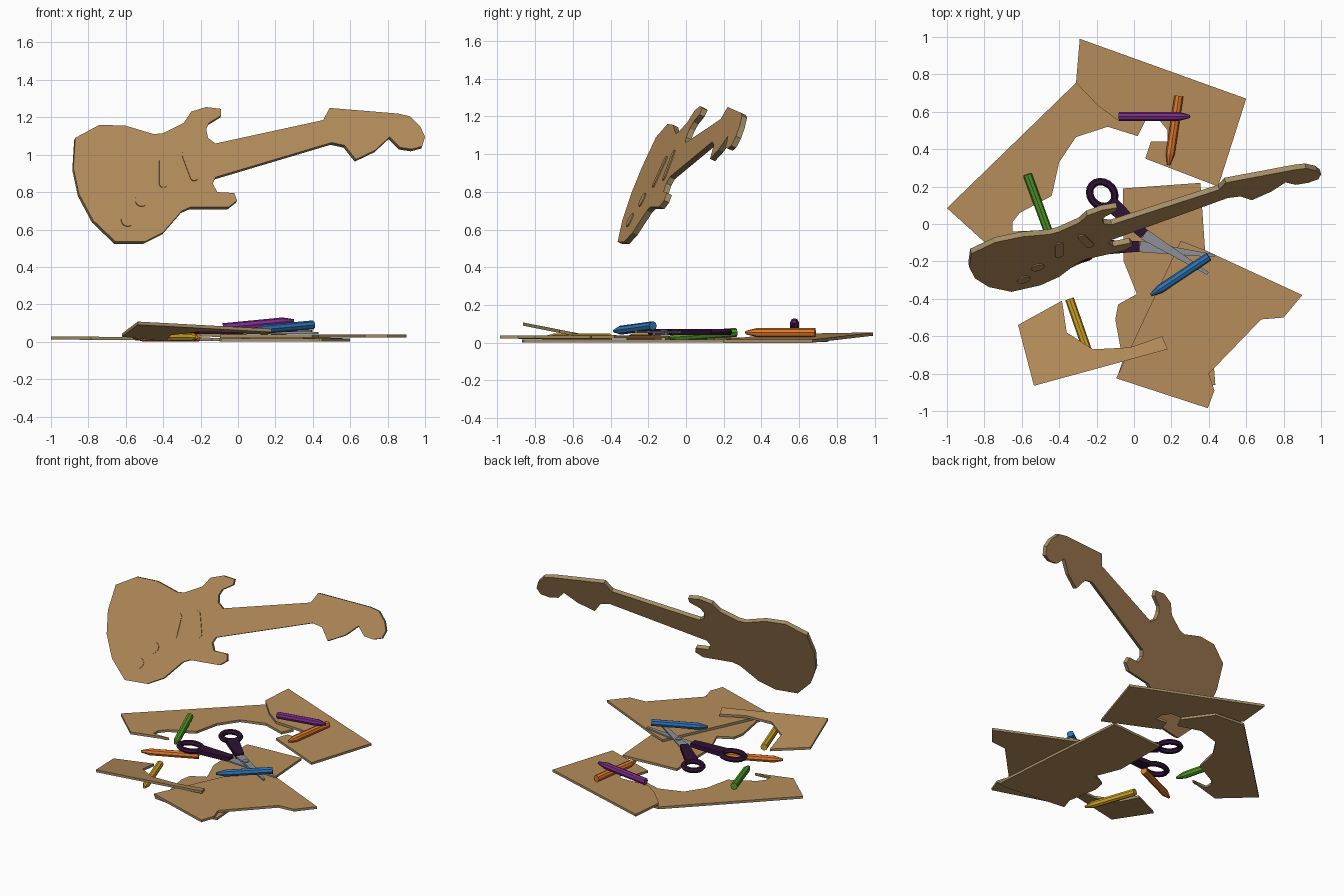
import bpy, bmesh, math
from mathutils import Vector

if "Cube" in bpy.data.objects:
    bpy.data.objects.remove(bpy.data.objects["Cube"])


def material(name, rgb):
    m = bpy.data.materials.new(name)
    m.diffuse_color = (*rgb, 1)
    m.use_nodes = True
    m.node_tree.nodes["Principled BSDF"].inputs["Base Color"].default_value = m.diffuse_color
    return m


CARD = material("cardboard", (.47, .27, .105))
EDGE = material("cardboard_edge", (.37, .27, .13))
GREY = material("steel", (.27, .28, .31))
PLUM = material("dark_plum", (.03, .006, .035))
GREEN = material("green", (.08, .32, .02))
ORANGE = material("orange", (.75, .19, .025))
PURPLE = material("purple", (.2, .025, .24))
BLUE = material("blue", (.03, .17, .45))
YELLOW = material("yellow", (.65, .38, .02))


def finish(name, bm, mats):
    bmesh.ops.recalc_face_normals(bm, faces=bm.faces)
    me = bpy.data.meshes.new(name)
    bm.to_mesh(me)
    bm.free()
    for m in mats:
        me.materials.append(m)
    ob = bpy.data.objects.new(name, me)
    bpy.context.collection.objects.link(ob)
    return ob


def plate(name, pts, place, offset, mats):
    """Outline mapped onto a plane and thickened; the last material is for the rim."""
    bm = bmesh.new()
    a = [bm.verts.new(place(*p)) for p in pts]
    b = [bm.verts.new(place(*p) + offset) for p in pts]
    bm.faces.new(a)
    bm.faces.new(b)
    n = len(pts)
    for i in range(n):
        j = (i + 1) % n
        bm.faces.new((a[i], a[j], b[j], b[i])).material_index = len(mats) - 1
    return finish(name, bm, mats)


def capsule(p, q, r, n=8):
    """Rounded slot outline from p to q (a circle when they match)."""
    ang = math.atan2(q[1] - p[1], q[0] - p[0])
    out = []
    for c, start in ((q, ang - math.pi / 2), (p, ang + math.pi / 2)):
        for i in range(n):
            t = start + math.pi * (i + (.5 if p == q else 0)) / (n if p == q else n - 1)
            out.append((c[0] + r * math.cos(t), c[1] + r * math.sin(t)))
    return out


# Guitar cut-out, leaning on a tilted plane
GB, GC = .2256, .4543
normal = Vector((GB, -1, GC)).normalized()


def on_guitar(x, z):
    return Vector((x, -.458 + GB * x + GC * z, z))


guitar = [(-.87, 1.09), (-.74, 1.16), (-.6, 1.155), (-.45, 1.11), (-.4, 1.115), (-.29, 1.17),
          (-.25, 1.23), (-.17, 1.255), (-.09, 1.245), (-.09, 1.21), (-.155, 1.17), (-.17, 1.135),
          (-.16, 1.09), (-.12, 1.06), (.455, 1.185), (.49, 1.25), (.855, 1.22), (.92, 1.205),
          (.975, 1.15), (1, 1.095), (.985, 1.045), (.93, 1.03), (.865, 1.04), (.81, 1.095),
          (.735, 1.025), (.63, .975), (.57, 1.05), (.5, 1.065), (-.12, .88), (-.135, .845),
          (-.11, .8), (-.02, .795), (-.005, .755), (-.05, .72), (-.255, .72), (-.3, .7),
          (-.4, .585), (-.5, .535), (-.655, .535), (-.775, .65), (-.85, .79), (-.88, .93)]
plate("guitar_cutout", guitar, on_guitar, -normal * .03, [CARD, EDGE])
for name, p, q, r in (("pickup_left", (-.4, .845), (-.4, .965), .022),
                      ("pickup_right", (-.235, .88), (-.28, 1.0), .021),
                      ("knob_upper", (-.515, .757), (-.515, .757), .035),
                      ("knob_lower", (-.59, .65), (-.59, .65), .035)):
    plate(name, capsule(p, q, r), on_guitar, normal * .006, [CARD])


# Scrap cardboard lying around: outline and plane z = a + bx + cy
scraps = {
    "scrap_north": ([(-.29, .99), (.6, .67), (.45, .2), (.06, .35), (.09, .44), (.18, .44),
                     (.18, .5), (.14, .55), (-.08, .55), (-.19, .63), (-.31, .755)],
                    (.0144, -.0373, .0119)),
    "scrap_west": ([(-.31, .755), (-1, .085), (-.785, -.11), (-.53, -.035), (-.56, -.05),
                    (-.65, -.04), (-.65, .01), (-.61, .06), (-.44, .15), (-.4, .33), (-.31, .465),
                    (-.14, .52), (.02, .47), (.06, .55), (-.08, .74)],
                   (.003, -.009, 0)),
    "scrap_middle": ([(-.06, .19), (.355, .22), (.38, -.14), (.435, -.86), (.38, -.87),
                      (-.09, -.82), (-.06, -.73), (-.1, -.51), (-.085, -.43), (.015, -.375),
                      (-.055, -.2)], (0, 0, 0)),
    "scrap_southeast": ([(.25, -.09), (.38, -.14), (.9, -.38), (.8, -.5), (.68, -.51),
                         (.4, -.8), (.43, -.89), (.395, -.985), (-.095, -.825)],
                        (.021, .002, 0)),
    "scrap_southwest": ([(-.62, -.54), (-.385, -.41), (-.36, -.58), (-.22, -.67), (-.02, -.66),
                         (.15, -.6), (.18, -.67), (-.535, -.865)], (-.08, -.0007, -.197)),
}
for name, (pts, (a, b, c)) in scraps.items():
    plate(name, pts, lambda x, y: Vector((x, y, a + b * x + c * y)),
          Vector((0, 0, .017)), [CARD, EDGE])


# Crayons: blunt end to tip
def crayon(name, end, tip, mat, r=.024, sides=8):
    end, tip = Vector(end), Vector(tip)
    rot = (tip - end).to_track_quat('Z', 'Y')
    length = (tip - end).length
    bm = bmesh.new()
    rings = []
    for rad, h in ((r, 0), (r, length - .06), (r * .35, length)):
        rings.append([bm.verts.new(end + rot @ Vector((
            rad * math.cos(2 * math.pi * i / sides), rad * math.sin(2 * math.pi * i / sides), h)))
            for i in range(sides)])
    bm.faces.new(rings[0])
    bm.faces.new(rings[-1])
    for lo, hi in zip(rings, rings[1:]):
        for i in range(sides):
            j = (i + 1) % sides
            bm.faces.new((lo[i], lo[j], hi[j], hi[i]))
    finish(name, bm, [mat])


crayon("green_crayon", (-.57, .265, .055), (-.44, -.09, .028), GREEN)
crayon("orange_crayon_back", (.24, .685, .054), (.185, .315, .054), ORANGE)
crayon("purple_crayon", (-.08, .575, .075), (.3, .575, .112), PURPLE)
crayon("blue_crayon", (.4, -.175, .09), (.09, -.38, .062), BLUE)
crayon("yellow_crayon", (-.345, -.4, .024), (-.22, -.76, .024), YELLOW)
crayon("orange_crayon_front", (-.21, -.15, .024), (-.56, -.31, .024), ORANGE)


# Scissors: ring, arm and blade for each half
def flat(z):
    return lambda x, y: Vector((x, y, z))


def taper(p, q, w0, w1):
    """Tapered strip outline from p to q."""
    p, q = Vector(p), Vector(q)
    d = (q - p).normalized()
    s = Vector((-d.y, d.x))
    return [tuple(v) for v in (p + s * w0, q + s * w1, q - s * w1, p - s * w0)]


def ring(name, centre, ang, rx, ry, z, tube=.02, n=18, m=6):
    bm = bmesh.new()
    grid = []
    for i in range(n):
        t = 2 * math.pi * i / n
        row = []
        for k in range(m):
            u = 2 * math.pi * k / m
            x = (rx + tube * math.cos(u)) * math.cos(t)
            y = (ry + tube * math.cos(u)) * math.sin(t)
            row.append(bm.verts.new((centre[0] + x * math.cos(ang) - y * math.sin(ang),
                                     centre[1] + x * math.sin(ang) + y * math.cos(ang),
                                     z + .018 * math.sin(u))))
        grid.append(row)
    for i in range(n):
        for k in range(m):
            a, b = grid[i], grid[(i + 1) % n]
            bm.faces.new((a[k], b[k], b[(k + 1) % m], a[(k + 1) % m]))
    finish(name, bm, [PLUM])


for side, centre, rx, arm0, arm1, tip, z in (
        ("upper", (-.17, .16), .072, (-.12, .105), (.055, -.055), (.395, -.265), .052),
        ("lower", (-.29, -.125), .082, (-.21, -.125), (.03, -.12), (.43, -.17), .042)):
    ang = math.atan2(arm1[1] - arm0[1], arm1[0] - arm0[0])
    ring("handle_ring_" + side, centre, ang, rx, .062, .056)
    plate("handle_arm_" + side, taper(arm0, arm1, .042, .028), flat(.042),
          Vector((0, 0, .03)), [PLUM])
    plate("blade_" + side, taper(arm1, tip, .03, .008), flat(z), Vector((0, 0, .01)), [GREY])
plate("pivot_screw", capsule((.14, -.115), (.14, -.115), .02), flat(.04),
      Vector((0, 0, .028)), [GREY])
